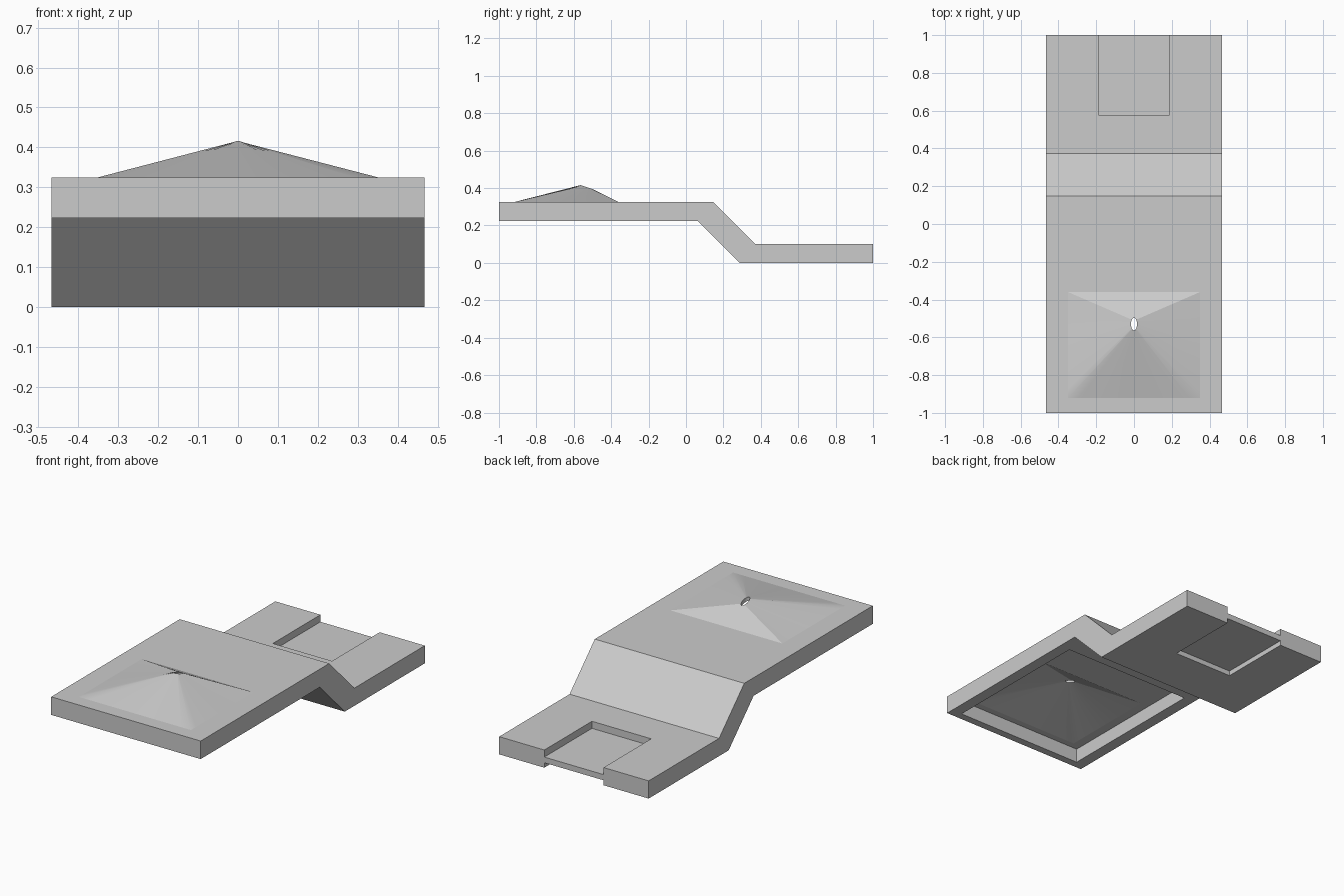
import bpy
import bmesh
import math

cube = bpy.data.objects.get("Cube")
if cube:
    bpy.data.objects.remove(cube, do_unlink=True)

grey = bpy.data.materials.new("plain grey")
grey.use_nodes = True
COLOUR = (0.6, 0.6, 0.6, 1)
grey.diffuse_color = COLOUR
grey.node_tree.nodes["Principled BSDF"].inputs["Base Color"].default_value = COLOUR


def make_object(name, bm):
    bmesh.ops.recalc_face_normals(bm, faces=bm.faces)
    mesh = bpy.data.meshes.new(name)
    bm.to_mesh(mesh)
    bm.free()
    mesh.materials.append(grey)
    obj = bpy.data.objects.new(name, mesh)
    bpy.context.collection.objects.link(obj)
    return obj


def extrude_profile(name, points, half_width):
    """Solid made from a (y, z) profile swept across x."""
    bm = bmesh.new()
    face = bm.faces.new([bm.verts.new((-half_width, y, z)) for y, z in points])
    moved = bmesh.ops.extrude_face_region(bm, geom=[face])["geom"]
    verts = [g for g in moved if isinstance(g, bmesh.types.BMVert)]
    bmesh.ops.translate(bm, verts=verts, vec=(2 * half_width, 0, 0))
    return make_object(name, bm)


def activate(obj):
    bpy.ops.object.select_all(action="DESELECT")
    obj.select_set(True)
    bpy.context.view_layer.objects.active = obj


def cut_box(target, half_width, y0, y1, z0, z1):
    cutter = extrude_profile("cutter", [(y0, z0), (y0, z1), (y1, z1), (y1, z0)], half_width)
    cutter.hide_render = True
    mod = target.modifiers.new("cut", "BOOLEAN")
    mod.operation = "DIFFERENCE"
    mod.solver = "EXACT"
    mod.object = cutter
    activate(target)
    bpy.ops.object.modifier_apply(modifier=mod.name)
    bpy.data.objects.remove(cutter, do_unlink=True)


# Stepped plate
HIGH, LOW, ROOF = 0.325, 0.1, 0.303
plate = extrude_profile("stepped_plate", [
    (-1, 0.223), (-1, HIGH), (0.147, HIGH), (0.372, LOW),
    (1, LOW), (1, 0), (0.286, 0), (0.063, 0.223)], 0.467)

# Hood footprint, and the pocket below it
HALF_X, FRONT, BACK = 0.35, -0.92, -0.36
cut_box(plate, 0.402, -0.957, -0.06, 0.1, ROOF)
cut_box(plate, HALF_X, FRONT, BACK, 0.25, 0.5)

# Shallow notches above and below the rear edge
cut_box(plate, 0.185, 0.575, 1.1, 0.06, 0.2)
cut_box(plate, 0.185, 0.575, 1.1, -0.1, 0.028)

# Hollow hood, lofted from a rectangle to a small oval opening
STEPS = 12
mid, half_y = (FRONT + BACK) / 2, (BACK - FRONT) / 2
sides = [(-1, -1, 1, 0), (1, -1, 0, 1), (1, 1, -1, 0), (-1, 1, 0, -1)]
rim = [(sx + 2 * dx * i / STEPS, sy + 2 * dy * i / STEPS)
       for sx, sy, dx, dy in sides for i in range(STEPS)]

bm = bmesh.new()


def hood_ring(drop):
    base, hole = [], []
    for u, v in rim:
        a = math.atan2(v, u)
        base.append(bm.verts.new((u * HALF_X, mid + v * half_y, HIGH - drop)))
        height = 0.405 - 0.011 * math.sin(a)
        hole.append(bm.verts.new((0.016 * math.cos(a), -0.53 + 0.033 * math.sin(a),
                                  height - drop)))
    return base, hole


def bridge(a, b):
    for i in range(len(a)):
        j = (i + 1) % len(a)
        bm.faces.new((a[i], a[j], b[j], b[i]))


outer_base, outer_hole = hood_ring(0)
inner_base, inner_hole = hood_ring(HIGH - ROOF)
bridge(outer_base, outer_hole)
bridge(outer_hole, inner_hole)
bridge(inner_hole, inner_base)
bridge(inner_base, outer_base)
hood = make_object("raised_hood", bm)
activate(hood)
bpy.ops.object.shade_smooth_by_angle(angle=math.radians(20))
